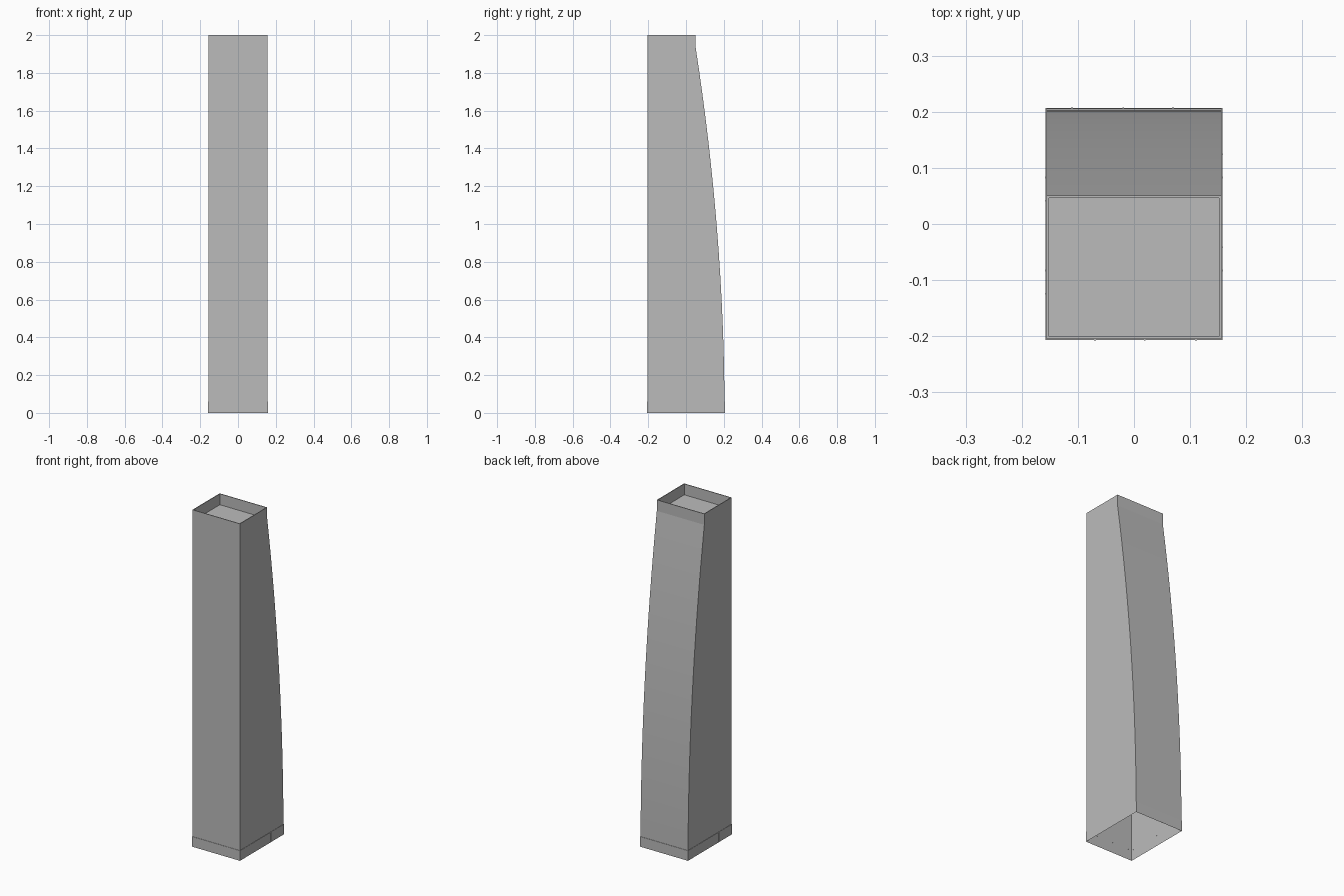
import bpy, bmesh

cube = bpy.data.objects.get("Cube")
if cube:
    bpy.data.objects.remove(cube, do_unlink=True)

HX, FRONT, BACK, TOP_BACK = 0.156, -0.205, 0.204, 0.051
ROOF, TOP, RIM = 1.935, 2.0, 0.006
SX, SY, BAND = 0.158, 0.207, 0.06

grey = bpy.data.materials.new("concrete_grey")
grey.use_nodes = True
colour = (0.5, 0.5, 0.5, 1)
grey.diffuse_color = colour
grey.node_tree.nodes["Principled BSDF"].inputs["Base Color"].default_value = colour


def finish(name, bm):
    mesh = bpy.data.meshes.new(name)
    bm.to_mesh(mesh)
    bm.free()
    obj = bpy.data.objects.new(name, mesh)
    bpy.context.collection.objects.link(obj)
    mesh.materials.append(grey)
    return obj


def box(bm, center, size):
    verts = bmesh.ops.create_cube(bm, size=1)["verts"]
    for v in verts:
        v.co = [c + s * p for c, s, p in zip(center, size, v.co)]


# Tower shell: straight front, bowed back, upright parapet, open underneath
steps = 16
profile = [(FRONT, 0)]
for i in range(steps + 1):
    t = i / steps
    profile.append((BACK - (BACK - TOP_BACK) * t ** 1.95, ROOF * t))
profile += [(TOP_BACK, TOP), (FRONT, TOP)]

bm = bmesh.new()
side = bm.faces.new([bm.verts.new((-HX, y, z)) for y, z in profile])
moved = bmesh.ops.extrude_face_region(bm, geom=[side], use_keep_orig=True)["geom"]
bmesh.ops.translate(bm, vec=(2 * HX, 0, 0),
                    verts=[g for g in moved if isinstance(g, bmesh.types.BMVert)])
bmesh.ops.recalc_face_normals(bm, faces=bm.faces[:])

# Sunken roof behind a thin parapet
roof = max(bm.faces, key=lambda f: f.calc_center_median().z)
bmesh.ops.inset_individual(bm, faces=[roof], thickness=RIM)
well = bmesh.ops.extrude_face_region(bm, geom=[roof])["geom"]
bmesh.ops.translate(bm, vec=(0, 0, ROOF - TOP),
                    verts=[g for g in well if isinstance(g, bmesh.types.BMVert)])
if roof.is_valid:
    bm.faces.remove(roof)
floor = min(bm.faces, key=lambda f: max(v.co.z for v in f.verts))
bm.faces.remove(floor)
tower = finish("tower_shell", bm)
bpy.context.view_layer.objects.active = tower
tower.select_set(True)
bpy.ops.object.shade_smooth_by_angle(angle=0.06)

# Base band: a slightly proud skirt with a narrow ledge
bm = bmesh.new()
box(bm, (0, 0, BAND / 2), (2 * SX, 2 * SY, BAND))
bm.normal_update()
ledge = next(f for f in bm.faces if f.normal.z > 0.5)
under = next(f for f in bm.faces if f.normal.z < -0.5)
bmesh.ops.inset_individual(bm, faces=[ledge], thickness=0.003)
bmesh.ops.delete(bm, geom=[ledge, under], context="FACES")
finish("base_band", bm)

# Thin upright joints around the base
bm = bmesh.new()
for s in (-1, 1):
    for f in (0.28, 0.56, 0.85):
        box(bm, (s * SX * (2 * f - 1), s * -SY, BAND / 2), (0.003, 0.001, BAND))
    for f in (0.3, 0.4, 0.7, 0.8):
        box(bm, (s * SX, s * SY * (2 * f - 1), BAND / 2), (0.001, 0.003, BAND))
finish("base_joints", bm)
